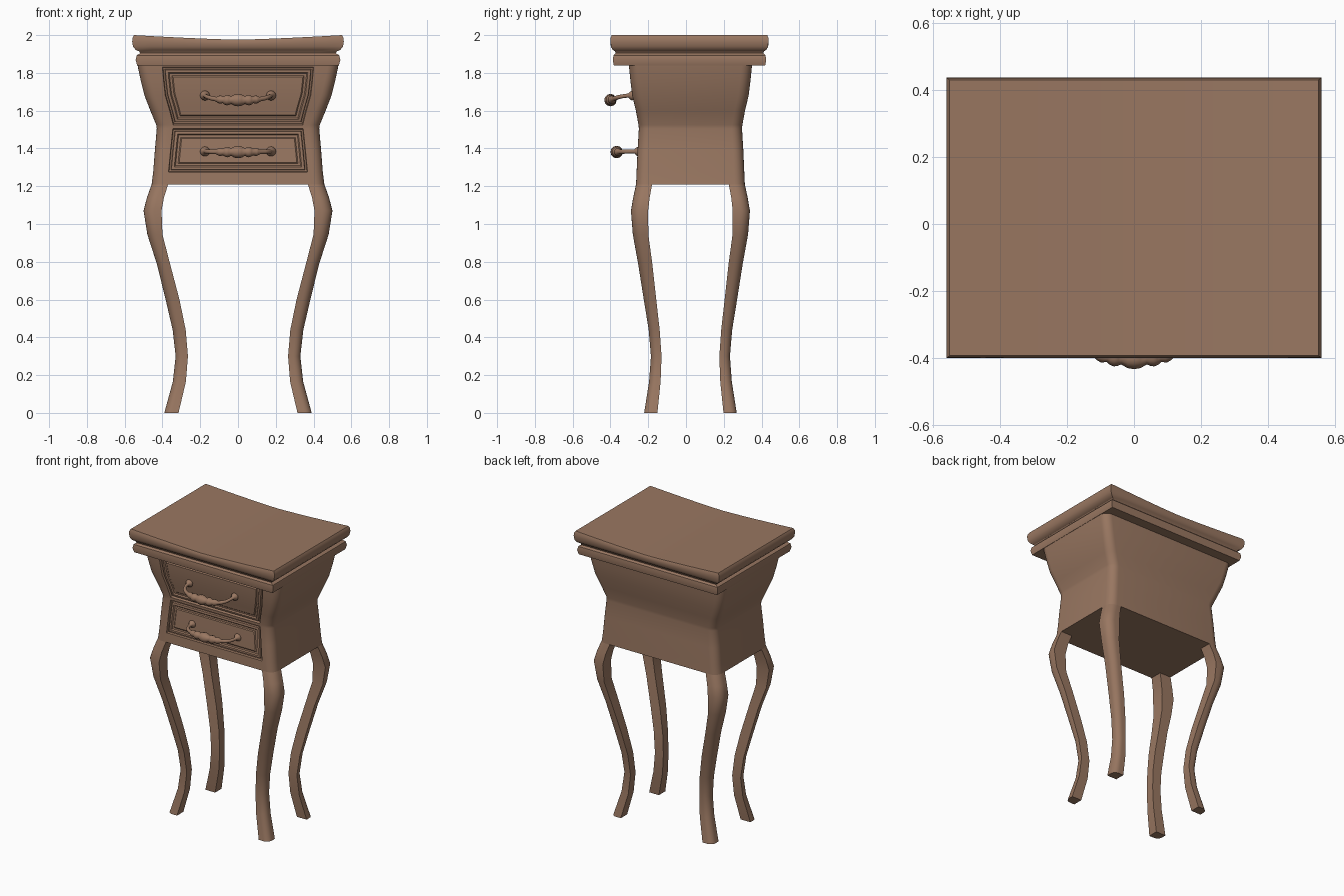
import bpy, bmesh, math
from mathutils import Vector

if "Cube" in bpy.data.objects:
    bpy.data.objects.remove(bpy.data.objects["Cube"])

YC = 0.0235  # depth centre of carcass and legs

wood = bpy.data.materials.new("brown_wood")
wood.diffuse_color = (0.32, 0.185, 0.12, 1)
wood.use_nodes = True
wood.node_tree.nodes["Principled BSDF"].inputs["Base Color"].default_value = wood.diffuse_color


def finish(name, bm, angle=30, recalc=True):
    if recalc:
        bmesh.ops.recalc_face_normals(bm, faces=bm.faces[:])
    me = bpy.data.meshes.new(name)
    bm.to_mesh(me)
    bm.free()
    ob = bpy.data.objects.new(name, me)
    bpy.context.collection.objects.link(ob)
    me.materials.append(wood)
    bpy.ops.object.select_all(action='DESELECT')
    ob.select_set(True)
    bpy.context.view_layer.objects.active = ob
    bpy.ops.object.shade_smooth_by_angle(angle=math.radians(angle))
    return ob


def loft(rings, caps=True, skip=()):
    """Bridge closed rings; skip holds (row, column) faces left open."""
    bm = bmesh.new()
    vs = [[bm.verts.new(p) for p in r] for r in rings]
    n = len(rings[0])
    for i in range(len(vs) - 1):
        for j in range(n):
            if (i, j) not in skip:
                k = (j + 1) % n
                bm.faces.new((vs[i][j], vs[i][k], vs[i + 1][k], vs[i + 1][j]))
    if caps:
        bm.faces.new(vs[0][::-1])
        bm.faces.new(vs[-1])
    return bm


def arc(cx, cy, r, start, n=6):
    return [(cx + r * math.cos(start + math.pi / 2 * i / n),
             cy + r * math.sin(start + math.pi / 2 * i / n)) for i in range(n + 1)]


# Carcass: z, half width, half depth, half width of drawer opening
body = [(1.21, .457, .288, .380), (1.275, .449, .285, .368), (1.39, .440, .280, .357),
        (1.505, .430, .273, .345), (1.525, .433, .275, .343), (1.60, .464, .289, .362),
        (1.68, .495, .308, .385), (1.76, .515, .318, .394), (1.83, .530, .325, .400),
        (1.845, .532, .326, .402)]
R = 0.055
rings = []
for z, x, y, d in body:
    pts = [(-d, -y), (d, -y)]
    for q, (sx, sy) in enumerate([(1, -1), (1, 1), (-1, 1), (-1, -1)]):
        pts += arc(sx * (x - R), sy * (y - R), R, math.pi / 2 * (q - 1))
    rings.append([(px, py + YC, z) for px, py in pts])
drawer_rows = {"lower_drawer": (1, 3), "upper_drawer": (4, 8)}
holes = {(i, 0) for a, b in drawer_rows.values() for i in range(a, b)}
finish("carcass", loft(rings, True, holes))

# Drawer fronts: groove, frame and inset panel
steps = [(.003, -.016), (.008, 0), (.003, .013), (.014, .002), (.006, -.008), (.012, 0), (.006, .005)]
for name, (a, b) in drawer_rows.items():
    bm = bmesh.new()
    rows = [[bm.verts.new((s * d, YC - y, z)) for s in (-1, 1)] for z, x, y, d in body[a:b + 1]]
    front = [bm.faces.new((p[0], p[1], q[1], q[0])) for p, q in zip(rows, rows[1:])]
    for f in front:
        f.normal_update()
    for t, dep in steps:
        bmesh.ops.inset_region(bm, faces=front, thickness=t, depth=dep,
                               use_even_offset=True, use_boundary=True)
        bm.normal_update()
    finish(name, bm, 25, recalc=False)

# Cabriole legs: z, outer x, outer y, inner x, inner y, corner radius
leg = [(1.21, .457, .288, .370, .203, .055), (1.14, .482, .303, .392, .216, .055),
       (1.07, .500, .315, .405, .224, .055), (.945, .480, .305, .400, .223, .052),
       (.79, .430, .277, .360, .202, .046), (.60, .383, .247, .310, .181, .043),
       (.44, .346, .221, .277, .163, .040), (.30, .330, .209, .265, .153, .038),
       (.165, .345, .219, .276, .158, .038), (0, .390, .245, .315, .175, .038)]
for sx, xn in ((-1, "left"), (1, "right")):
    for sy, yn in ((-1, "front"), (1, "back")):
        rings = []
        for z, xo, yo, xi, yi, r in leg:
            pts = [(xi, yi), (xo, yi)] + arc(xo - r, yo - r, r, 0) + [(xi, yo)]
            rings.append([(sx * px, sy * py + YC, z) for px, py in pts])
        finish(f"{yn}_{xn}_leg", loft(rings), 35)

# Moulded top: z, inset from outer edge; upper surface dips in the middle
prof = [(1.838, .027), (1.868, .018), (1.893, .024), (1.904, .042), (1.914, .036),
        (1.922, .018), (1.94, .004), (1.965, 0), (1.985, .001), (2.0, .010)]
N = 12
W, D, TY = .56, .418, .0185
bm = bmesh.new()
rows = []
for z, ins in prof:
    x, y = W - ins, D - ins * .65
    us = [-1 + 2 * i / N for i in range(N + 1)]
    pts = [(u * x, -y) for u in us] + [(u * x, y) for u in reversed(us)]
    k = max(0, (z - 1.93) / .07) * .024
    rows.append([bm.verts.new((px, py + TY, z - k * (1 - abs(px / x) ** 1.35))) for px, py in pts])
M = len(rows[0])
for a, b in zip(rows, rows[1:]):
    for j in range(M):
        k = (j + 1) % M
        bm.faces.new((a[j], a[k], b[k], b[j]))
for r in (rows[0], rows[-1]):
    for j in range(N):
        bm.faces.new((r[j], r[j + 1], r[M - 2 - j], r[M - 1 - j]))
finish("moulded_top", bm, 35)

# Beaded bail handles: half path of x, outward distance, droop, radius
half = [(0, .115, 1, .033), (.018, .115, 1, .030), (.037, .114, 1, .020), (.046, .113, 1, .025),
        (.058, .112, 1, .028), (.070, .111, 1, .024), (.079, .110, .95, .017), (.093, .107, .9, .022),
        (.104, .104, .85, .019), (.116, .101, .8, .012), (.140, .091, .6, .012), (.160, .073, .35, .011),
        (.172, .045, .1, .010), (.175, .020, 0, .011), (.175, .012, 0, .020), (.175, .001, 0, .026),
        (.175, -.010, 0, .020), (.175, -.018, 0, .008)]
for name, y0, z0, droop in (("upper_handle", -.285, 1.680, .024), ("lower_handle", -.252, 1.384, .003)):
    path = [(-x, o, k, r) for x, o, k, r in half[:0:-1]] + half
    P = [Vector((x, y0 - o, z0 - droop * k)) for x, o, k, r in path]
    rings = []
    for i, p in enumerate(P):
        t = (P[min(i + 1, len(P) - 1)] - P[max(i - 1, 0)]).normalized()
        u = t.cross(Vector((0, 0, 1))).normalized()
        v = u.cross(t)
        r = path[i][3]
        rings.append([p + r * (math.cos(a) * u + math.sin(a) * v)
                      for a in (2 * math.pi * j / 12 for j in range(12))])
    finish(name, loft(rings), 60)
